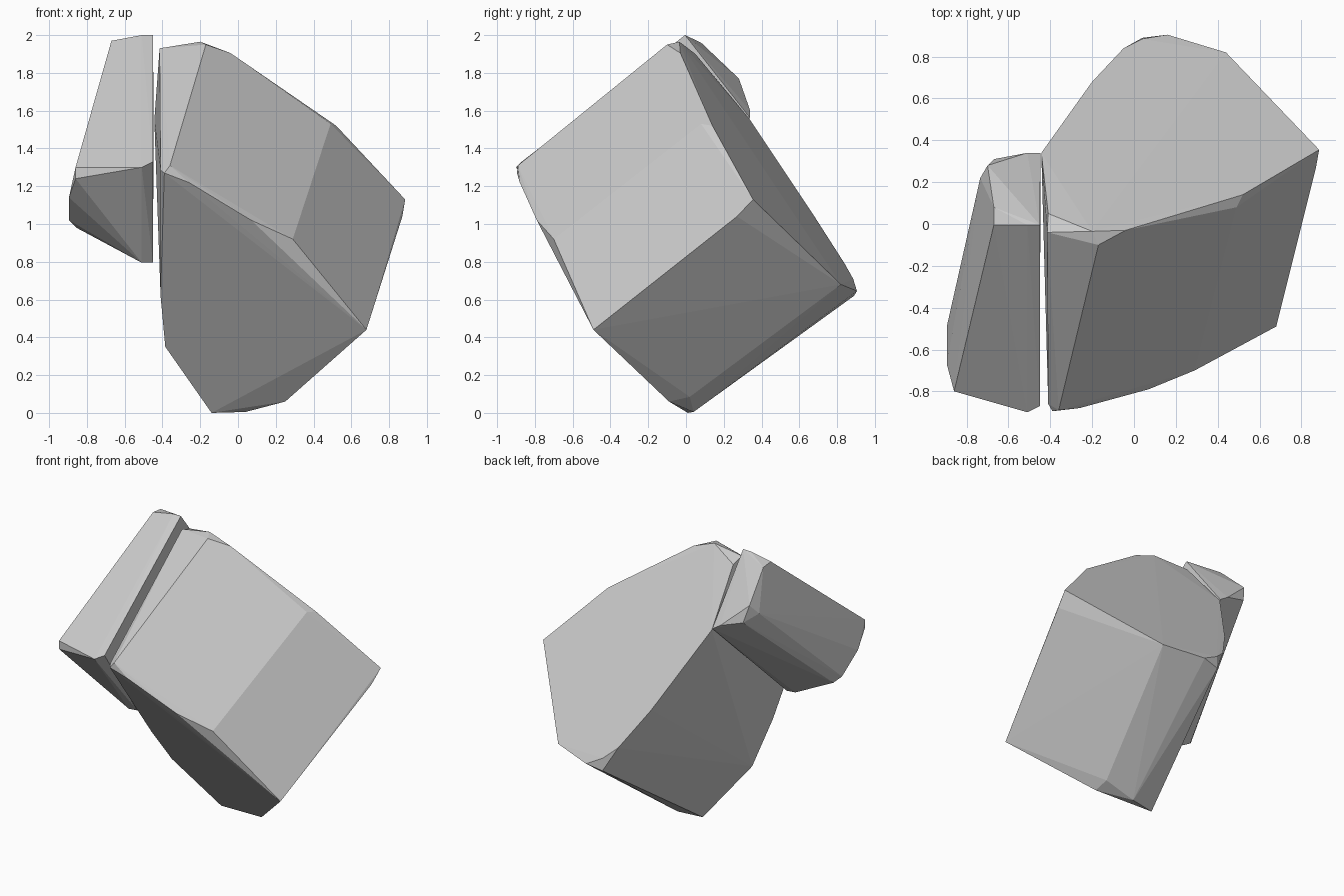
import bpy, bmesh, math


def hull_piece(name, points):
    """Flat-faced convex chunk wrapped around its corner points."""
    bm = bmesh.new()
    for p in points:
        bm.verts.new(p)
    bmesh.ops.convex_hull(bm, input=bm.verts[:])
    loose = [v for v in bm.verts if not v.link_faces]
    bmesh.ops.delete(bm, geom=loose, context='VERTS')
    bmesh.ops.dissolve_limit(bm, angle_limit=math.radians(1.0),
                             verts=bm.verts[:], edges=bm.edges[:])
    bmesh.ops.recalc_face_normals(bm, faces=bm.faces[:])
    mesh = bpy.data.meshes.new(name)
    bm.to_mesh(mesh)
    bm.free()
    obj = bpy.data.objects.new(name, mesh)
    bpy.context.collection.objects.link(obj)
    return obj


# Large chunk: slanted front cap, then the parallel back cap
main_front = [
    (-0.36, -0.89, 1.31), (-0.39, -0.895, 1.27), (-0.41, -0.86, 1.285),
    (-0.26, -0.88, 1.22), (0.07, -0.79, 1.02), (0.29, -0.70, 0.92),
    (0.68, -0.49, 0.44), (0.25, -0.09, 0.06), (0.25, 0.02, 0.085),
    (0.04, 0.04, 0.005), (-0.14, 0.01, 0.0), (-0.385, -0.20, 0.35),
    (-0.41, -0.40, 0.62),
]
main_back = [
    (-0.17, -0.10, 1.95), (-0.20, -0.035, 1.965), (-0.415, -0.04, 1.93),
    (-0.41, 0.05, 1.90), (-0.04, -0.03, 1.905), (0.49, 0.08, 1.53),
    (0.52, 0.14, 1.52), (0.885, 0.355, 1.13), (0.87, 0.27, 1.04),
    (0.44, 0.82, 0.68), (0.16, 0.905, 0.645), (0.04, 0.89, 0.62),
    (0.04, 0.885, 0.71), (-0.05, 0.84, 0.79), (-0.20, 0.68, 1.04),
    (-0.443, 0.34, 1.55),
]
hull_piece("large_rock_chunk", main_front + main_back)

# Narrow slab split off on the left
slab_front = [
    (-0.51, -0.90, 1.30), (-0.86, -0.80, 1.30), (-0.86, -0.80, 1.24),
    (-0.45, -0.87, 1.33), (-0.895, -0.67, 1.14), (-0.895, -0.49, 1.02),
    (-0.855, -0.45, 0.98), (-0.51, -0.51, 0.795), (-0.45, -0.50, 0.795),
]
slab_back = [
    (-0.67, -0.005, 1.97), (-0.51, -0.005, 2.0), (-0.45, -0.005, 2.0),
    (-0.67, 0.08, 1.96), (-0.70, 0.28, 1.77), (-0.735, 0.22, 1.70),
    (-0.67, 0.31, 1.65), (-0.51, 0.34, 1.60), (-0.447, 0.34, 1.56),
]
hull_piece("split_rock_slab", slab_front + slab_back)
